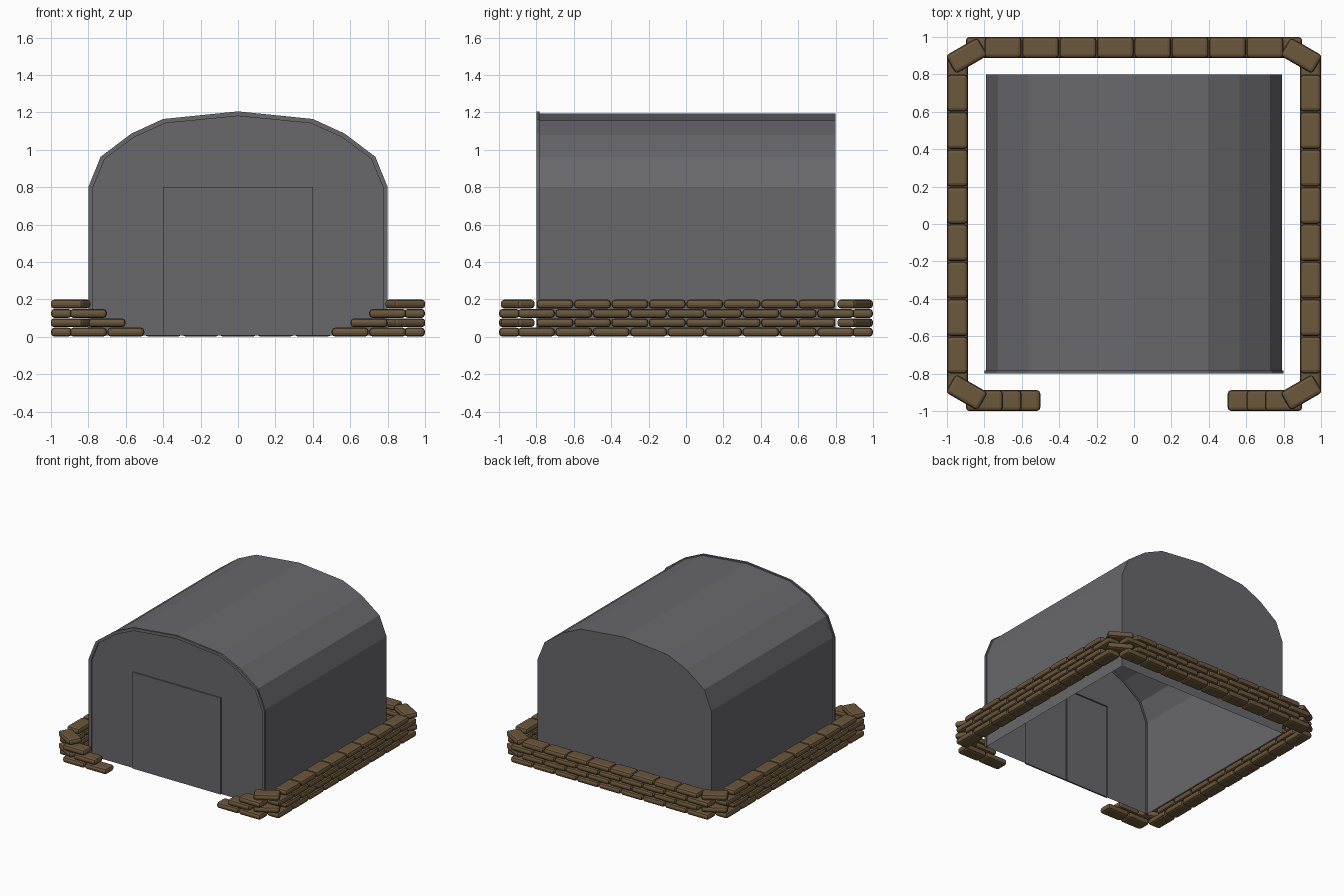
import bpy, bmesh, math
from mathutils import Matrix, Vector

if "Cube" in bpy.data.objects:
    bpy.data.objects.remove(bpy.data.objects["Cube"])


def material(name, rgb):
    m = bpy.data.materials.new(name)
    m.diffuse_color = (*rgb, 1)
    m.use_nodes = True
    m.node_tree.nodes["Principled BSDF"].inputs["Base Color"].default_value = m.diffuse_color
    return m


STEEL = material("steel", (0.14, 0.138, 0.15))
BROWN = material("sandbag_brown", (0.15, 0.095, 0.045))


def finish(name, bm, mat):
    me = bpy.data.meshes.new(name)
    bm.to_mesh(me)
    bm.free()
    me.materials.append(mat)
    ob = bpy.data.objects.new(name, me)
    bpy.context.collection.objects.link(ob)
    return ob


# Arch outline, left foot over the top to right foot
def arch(half, crown):
    right = [(0, 1.2), (.4, 1.16), (.57, 1.083), (.735, .96), (.8, .8), (.8, .008)]
    right = [(x * half / .8, z if z < .1 else .8 + (z - .8) * (crown - .8) / .4)
             for x, z in right]
    return [(-x, z) for x, z in right[:0:-1]] + right


def ring(bm, pts, y):
    return [bm.verts.new((x, y, z)) for x, z in pts]


def bridge(bm, a, b):
    for i in range(len(a) - 1):
        bm.faces.new((a[i], a[i + 1], b[i + 1], b[i]))


# Arched shell with closed back and open floor
bm = bmesh.new()
outline = arch(.79, 1.195)
front, back = ring(bm, outline, -.785), ring(bm, outline, .8)
bridge(bm, front, back)
bm.faces.new(back[::-1])
bmesh.ops.recalc_face_normals(bm, faces=bm.faces)
finish("hangar_shell", bm, STEEL)

# Front wall with door opening
bm = bmesh.new()
opening = [(.4, .008), (.4, .8), (-.4, .8), (-.4, .008)]
bm.faces.new(ring(bm, arch(.775, 1.18) + opening, -.788))
bm.normal_update()
if next(iter(bm.faces)).normal.y > 0:
    bmesh.ops.reverse_faces(bm, faces=bm.faces)
finish("front_wall", bm, STEEL)

# Raised rim around the front wall
bm = bmesh.new()
big, small = arch(.8, 1.205), arch(.775, 1.18)
loops = [ring(bm, big, -.783), ring(bm, big, -.798),
         ring(bm, small, -.798), ring(bm, small, -.783)]
for i in range(4):
    bridge(bm, loops[i], loops[(i + 1) % 4])
for k in (0, -1):
    bm.faces.new([l[k] for l in loops])
bmesh.ops.recalc_face_normals(bm, faces=bm.faces)
finish("front_rim", bm, STEEL)

# Two door leaves: shallow trays, open towards the inside
for side, name in ((-1, "left_door"), (1, "right_door")):
    bm = bmesh.new()
    bmesh.ops.create_cube(bm, size=1, matrix=Matrix.Translation((side * .2, -.792, .404))
                          @ Matrix.Diagonal((.4, .012, .792, 1)))
    inner = [f for f in bm.faces if f.normal.y > .5]
    bmesh.ops.delete(bm, geom=inner, context='FACES_ONLY')
    finish(name, bm, STEEL)


# Rounded sandbags laid in four staggered courses
def sandbag(bm, x, y, z, angle):
    part = bmesh.new()
    bmesh.ops.create_cube(part, size=1, matrix=Matrix.Diagonal((.198, .112, .048, 1)))
    bmesh.ops.bevel(part, geom=part.edges[:], offset=.019, segments=2,
                    profile=.5, affect='EDGES')
    part.transform(Matrix.Translation((x, y, z)) @ Matrix.Rotation(angle, 4, 'Z'))
    me = bpy.data.meshes.new("tmp")
    part.to_mesh(me)
    part.free()
    bm.from_mesh(me)
    bpy.data.meshes.remove(me)


FRONT_BAGS = [[-.8, -.6], [-.7], [-.8], []]   # front bag centres per course
FRONT_BAGS = [[-.8, -.6], [-.7], [-.8], []]
for course in range(4):
    bm = bmesh.new()
    z = .025 + .05 * course
    diagonal = course % 2 == 1
    count = 8 if diagonal else 9
    along = [-.1 * (count - 1) + .2 * i for i in range(count)]
    for t in along:
        sandbag(bm, t, .944, z, 0)
        for s in (-1, 1):
            sandbag(bm, s * .944, t, z, math.pi / 2)
    for s in (-1, 1):
        for x in FRONT_BAGS[course]:
            sandbag(bm, s * x, -.944, z, 0)
        if diagonal:
            for e in (-1, 1):
                sandbag(bm, s * .895, e * .9, z, -s * e * math.radians(30))
    finish(f"sandbag_course_{course + 1}", bm, BROWN)
